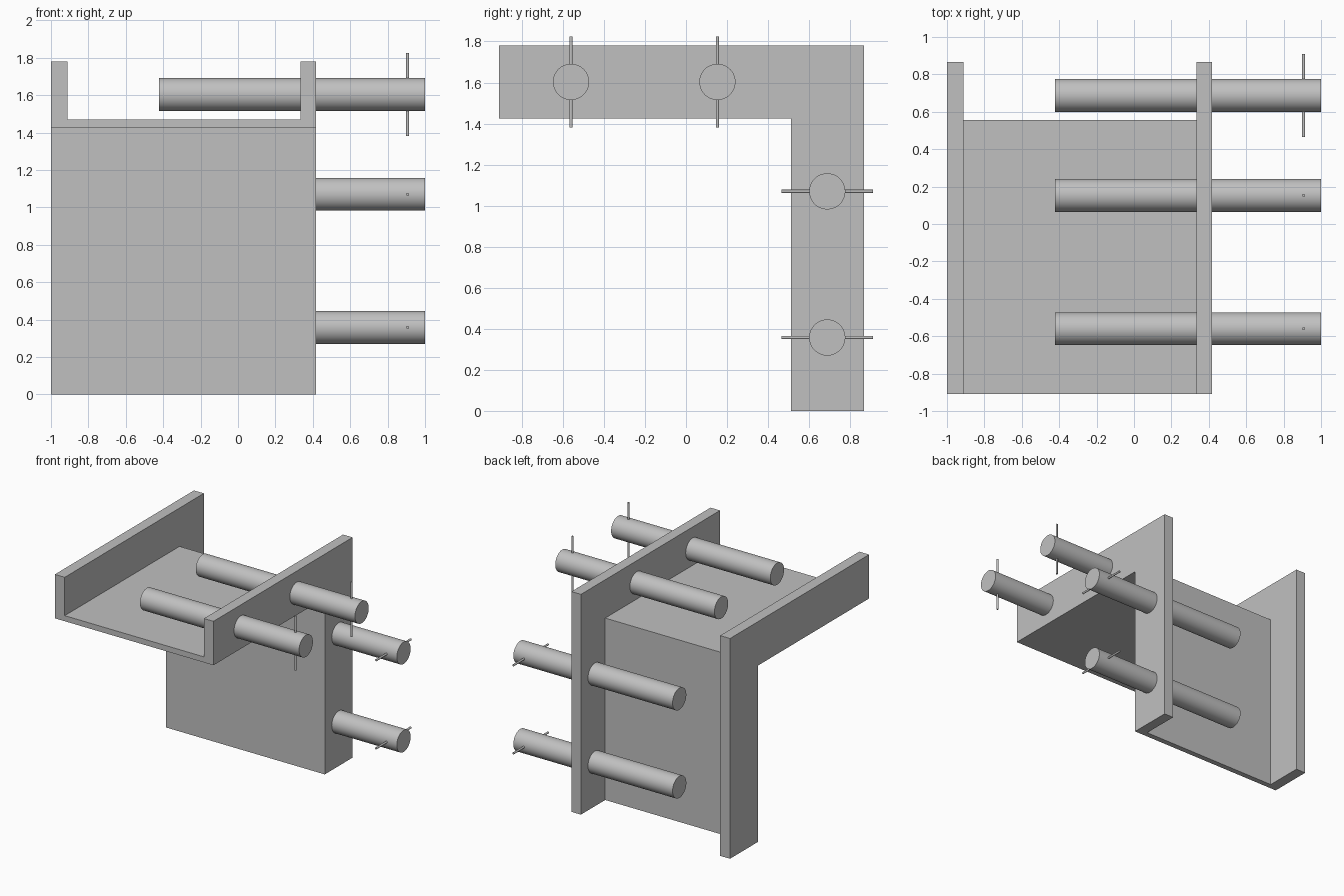
import bpy, bmesh, math
from mathutils import Matrix, Vector

if "Cube" in bpy.data.objects:
    bpy.data.objects.remove(bpy.data.objects["Cube"])

grey = bpy.data.materials.new("light grey")
grey.diffuse_color = (0.53, 0.53, 0.53, 1)
grey.use_nodes = True
grey.node_tree.nodes["Principled BSDF"].inputs["Base Color"].default_value = grey.diffuse_color


def finish(bm, name):
    bmesh.ops.recalc_face_normals(bm, faces=bm.faces)
    mesh = bpy.data.meshes.new(name)
    bm.to_mesh(mesh)
    bm.free()
    mesh.materials.append(grey)
    obj = bpy.data.objects.new(name, mesh)
    bpy.context.collection.objects.link(obj)
    return obj


def extrude_x(name, profile, x0, x1):
    """Extrude a (y, z) outline from x0 to x1."""
    bm = bmesh.new()
    face = bm.faces.new([bm.verts.new((x0, y, z)) for y, z in profile])
    moved = bmesh.ops.extrude_face_region(bm, geom=[face])["geom"]
    bmesh.ops.translate(bm, vec=(x1 - x0, 0, 0),
                        verts=[v for v in moved if isinstance(v, bmesh.types.BMVert)])
    return finish(bm, name)


def cylinder(name, center, axis, radius, length, sides):
    bm = bmesh.new()
    turn = Vector((0, 0, 1)).rotation_difference(Vector(axis)).to_matrix().to_4x4()
    bmesh.ops.create_cone(bm, cap_ends=True, segments=sides, radius1=radius,
                          radius2=radius, depth=length,
                          matrix=Matrix.Translation(center) @ turn)
    obj = finish(bm, name)
    bpy.ops.object.select_all(action='DESELECT')
    obj.select_set(True)
    bpy.context.view_layer.objects.active = obj
    bpy.ops.object.shade_smooth_by_angle(angle=math.radians(35))
    return obj


def corner_outline(leg):
    """L outline: horizontal leg on top, vertical leg at the back."""
    front, inner, under = -0.91, 0.511, 1.425
    return [(front, under), (inner, under), (inner, 0), (inner + leg, 0),
            (inner + leg, under + leg), (front, under + leg)]


# Bent channel: thin web between two L-shaped side plates
extrude_x("channel_web", corner_outline(0.045), -0.912, 0.333)
extrude_x("left_side_plate", corner_outline(0.355), -1.0, -0.912)
extrude_x("right_side_plate", corner_outline(0.355), 0.333, 0.418)

# Rods through the right plate, each with a cross pin near its outer end
rods = [(-0.56, 1.603, (0, 0, 1)), (0.153, 1.603, (0, 0, 1)),
        (0.688, 1.07, (0, 1, 0)), (0.688, 0.358, (0, 1, 0))]
for i, (y, z, pin_axis) in enumerate(rods, 1):
    cylinder(f"rod_{i}", (0.2885, y, z), (1, 0, 0), 0.088, 1.423, 64)
    cylinder(f"cross_pin_{i}", (0.907, y, z), pin_axis, 0.008, 0.444, 24)
